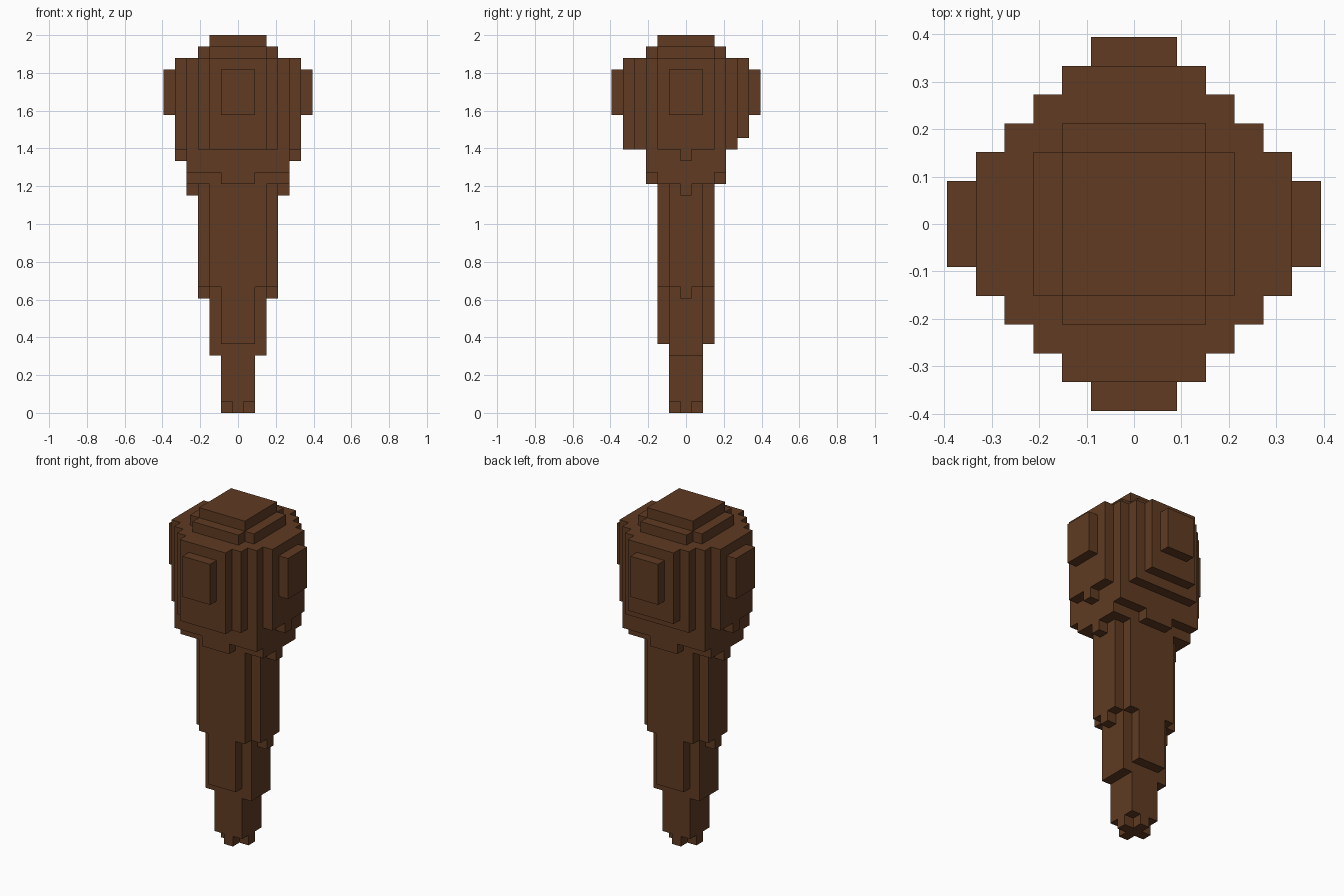
import bpy
import bmesh

cube = bpy.data.objects.get("Cube")
if cube:
    bpy.data.objects.remove(cube, do_unlink=True)

U = 2 / 33  # size of one block

wood = bpy.data.materials.new("dark_brown_wood")
wood.use_nodes = True
colour = (0.115, 0.044, 0.016, 1)
wood.diffuse_color = colour
wood.node_tree.nodes["Principled BSDF"].inputs["Base Color"].default_value = colour


def quarter(steps):
    """Stepped edge from the middle row outwards; steps are x reaches per row."""
    pts = []
    for row, reach in enumerate(steps):
        x = reach + 0.5
        if pts and pts[-1][0] == x:
            pts[-1] = (x, row + 0.5)
        else:
            if pts:
                pts.append((x, row - 0.5))
            pts.append((x, row + 0.5))
    return pts


def stepped_prism(name, bottom, top, front, back=None):
    """Extrude a stepped plan, mirrored left to right, between two block levels."""
    f, b = quarter(front), quarter(back or front)
    right_side = [(x, -y) for x, y in reversed(f)] + b
    # drop the corners where the front and back halves meet in a straight line
    right_side = [p for i, p in enumerate(right_side)
                  if not (0 < i < len(right_side) - 1
                          and right_side[i - 1][0] == p[0] == right_side[i + 1][0])]
    outline = right_side + [(-x, y) for x, y in reversed(right_side)]

    bm = bmesh.new()
    face = bm.faces.new([bm.verts.new((x * U, y * U, bottom * U)) for x, y in outline])
    ext = bmesh.ops.extrude_face_region(bm, geom=[face], use_keep_orig=True)
    verts = [v for v in ext["geom"] if isinstance(v, bmesh.types.BMVert)]
    bmesh.ops.translate(bm, verts=verts, vec=(0, 0, (top - bottom) * U))
    bmesh.ops.recalc_face_normals(bm, faces=bm.faces)
    mesh = bpy.data.meshes.new(name)
    bm.to_mesh(mesh)
    bm.free()
    mesh.materials.append(wood)
    obj = bpy.data.objects.new(name, mesh)
    bpy.context.scene.collection.objects.link(obj)
    return obj


# Handle, from the tip upwards
stepped_prism("tip", 0, 1, [1, 0])
stepped_prism("handle_end", 1, 5, [1, 1])
stepped_prism("lower_handle_step", 5, 6, [2, 2])
stepped_prism("lower_handle", 6, 10, [2, 2, 1])
stepped_prism("upper_handle_step", 10, 11, [3, 2, 1])
stepped_prism("upper_handle", 11, 19, [3, 3, 2])

# Collar that flares out under the head
stepped_prism("collar_bottom", 19, 20, [4, 3, 2])
stepped_prism("collar_middle", 20, 21, [4, 4, 4, 1])
stepped_prism("collar", 21, 22, [4, 4, 4, 4])
stepped_prism("collar_top", 22, 23, [5, 4, 4, 4])

# Head: its lowest row is one step shallower at the back
head = [5, 5, 5, 4, 3, 2]
stepped_prism("head_bottom", 23, 24, head, head[:-1])
stepped_prism("head_lower", 24, 26, head)
stepped_prism("head_with_studs", 26, 30, [6, 6, 5, 4, 3, 2, 1])
stepped_prism("head_upper", 30, 31, head)

# Stepped crown
stepped_prism("crown_step", 31, 32, [3, 3, 3, 2])
stepped_prism("crown_top", 32, 33, [2, 2, 2])
